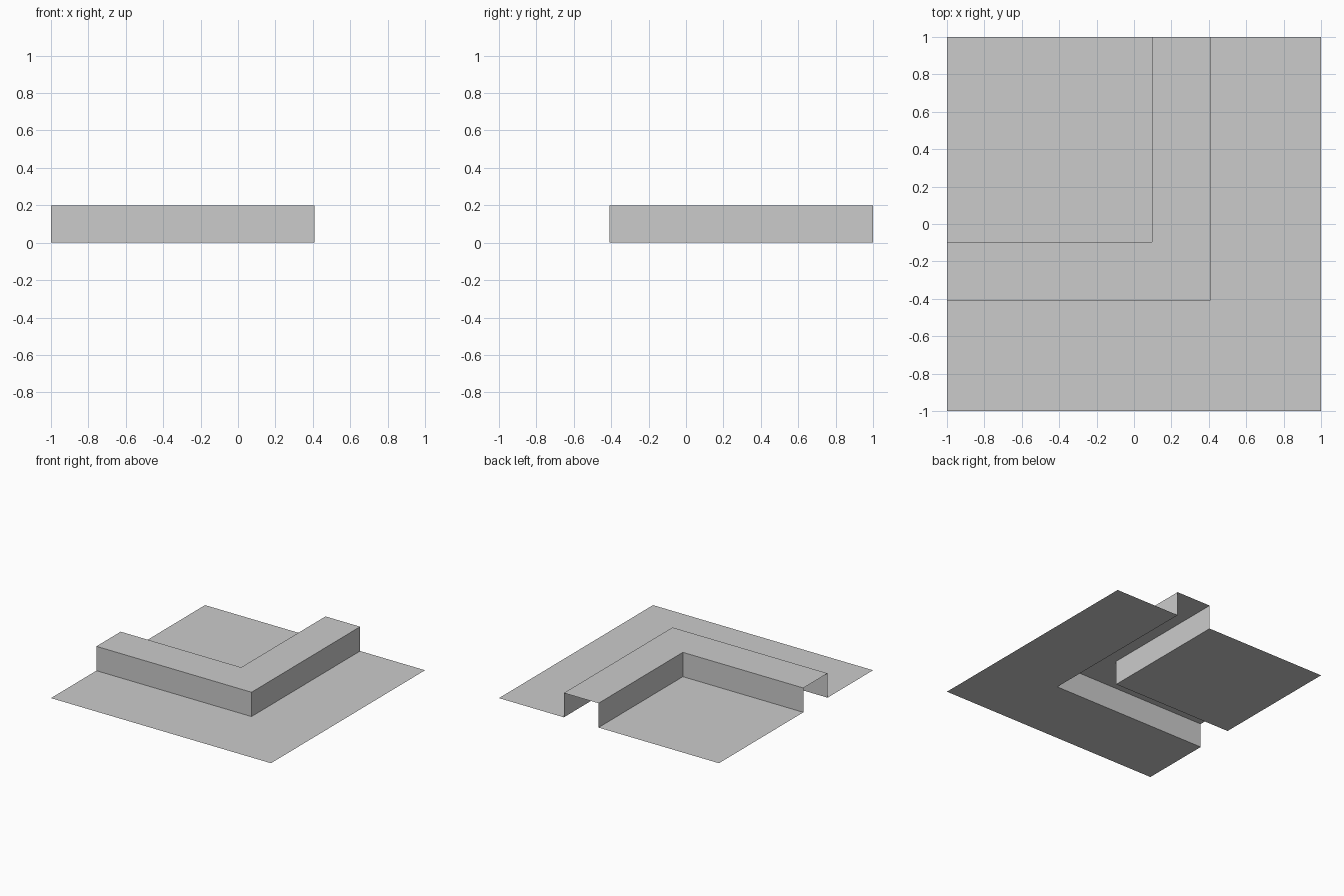
import bpy
import bmesh

cube = bpy.data.objects.get("Cube")
if cube:
    bpy.data.objects.remove(cube, do_unlink=True)

# Single grey material
grey = bpy.data.materials.new("plain_grey")
grey.use_nodes = True
colour = (0.6, 0.6, 0.6, 1)
grey.diffuse_color = colour
grey.node_tree.nodes["Principled BSDF"].inputs["Base Color"].default_value = colour


def add_part(name, rails):
    """Skin a sheet between successive L-shaped rails given as (corner, height)."""
    bm = bmesh.new()
    rows = [[bm.verts.new(p) for p in ((-1, -c, z), (c, -c, z), (c, 1, z))]
            for c, z in rails]
    for a, b in zip(rows, rows[1:]):
        for i in range(2):
            bm.faces.new((a[i], a[i + 1], b[i + 1], b[i]))
    finish(name, bm)


def finish(name, bm):
    mesh = bpy.data.meshes.new(name)
    bm.to_mesh(mesh)
    bm.free()
    mesh.materials.append(grey)
    bpy.context.collection.objects.link(bpy.data.objects.new(name, mesh))


outer, inner, height = 0.41, 0.095, 0.2

# Flat ground outside the bend, and the raised open-bottomed channel
add_part("outer_ground", [(1, 0), (outer, 0)])
add_part("raised_corner", [(outer, 0), (outer, height), (inner, height), (inner, 0)])

# Flat ground inside the bend
bm = bmesh.new()
bm.faces.new([bm.verts.new(p) for p in
              ((-1, -inner, 0), (inner, -inner, 0), (inner, 1, 0), (-1, 1, 0))])
finish("inner_ground", bm)
